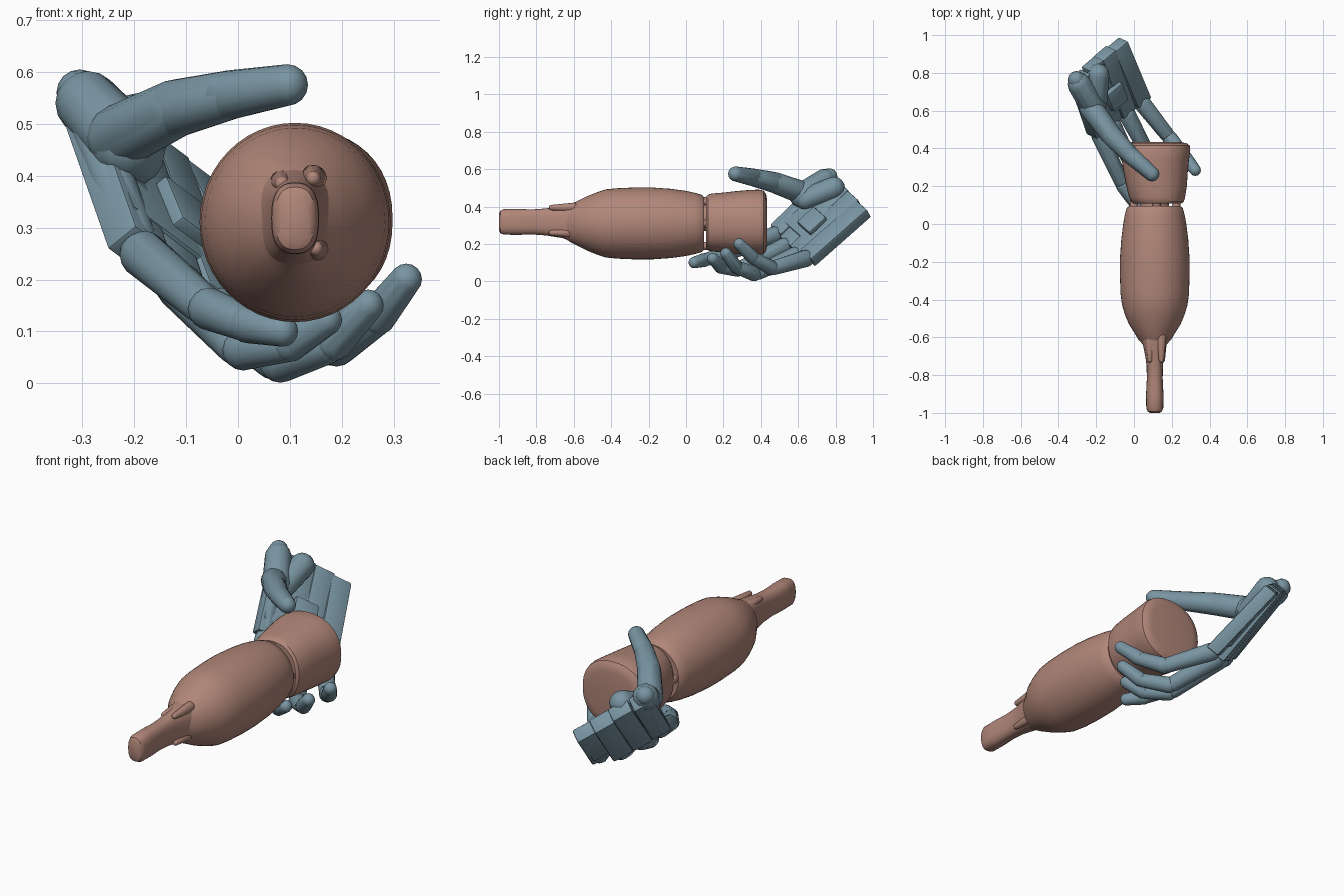
import bpy, bmesh
from math import sin, cos, pi, copysign
from mathutils import Vector

if "Cube" in bpy.data.objects:
    bpy.data.objects.remove(bpy.data.objects["Cube"])


def material(name, rgb):
    m = bpy.data.materials.new(name)
    m.diffuse_color = (*rgb, 1)
    m.use_nodes = True
    m.node_tree.nodes["Principled BSDF"].inputs["Base Color"].default_value = m.diffuse_color
    return m


CLAY = material("clay", (0.44, 0.24, 0.19))
STEEL = material("steel_blue", (0.19, 0.30, 0.36))


def finish(bm, name, mat, angle=0.6):
    bmesh.ops.recalc_face_normals(bm, faces=bm.faces)
    mesh = bpy.data.meshes.new(name)
    bm.to_mesh(mesh)
    bm.free()
    ob = bpy.data.objects.new(name, mesh)
    bpy.context.collection.objects.link(ob)
    mesh.materials.append(mat)
    bpy.ops.object.select_all(action='DESELECT')
    ob.select_set(True)
    bpy.context.view_layer.objects.active = ob
    bpy.ops.object.shade_smooth_by_angle(angle=angle)
    return ob


def loft(name, rings, power=2.0, n=48):
    """Superellipse rings along y: (y, half width, half height, x, z)."""
    bm = bmesh.new()
    loops = []
    for y, rx, rz, cx, cz in rings:
        loop = []
        for i in range(n):
            c, s = cos(2 * pi * i / n), sin(2 * pi * i / n)
            loop.append(bm.verts.new((
                cx + rx * copysign(abs(c) ** (2 / power), c), y,
                cz + rz * copysign(abs(s) ** (2 / power), s))))
        loops.append(loop)
    for a, b in zip(loops, loops[1:]):
        for i in range(n):
            j = (i + 1) % n
            bm.faces.new((a[i], a[j], b[j], b[i]))
    bm.faces.new(loops[0])
    bm.faces.new(loops[-1])
    return finish(bm, name, CLAY)


def hull(name, pts, mat=STEEL, angle=0.6, bevel=0):
    bm = bmesh.new()
    for p in pts:
        bm.verts.new(p)
    res = bmesh.ops.convex_hull(bm, input=bm.verts)
    bad = {g for g in res["geom_interior"] + res["geom_unused"]
           if isinstance(g, bmesh.types.BMVert)}
    bmesh.ops.delete(bm, geom=list(bad), context='VERTS')
    bmesh.ops.dissolve_limit(bm, angle_limit=0.03, verts=bm.verts, edges=bm.edges)
    if bevel:
        bmesh.ops.bevel(bm, geom=bm.edges[:], offset=bevel, segments=2,
                        profile=0.5, affect='EDGES')
    return finish(bm, name, mat, angle)


def ball(center, r, n=12):
    c = Vector(center)
    return [c + r * Vector((sin(pi * j / 8) * cos(2 * pi * i / n),
                            sin(pi * j / 8) * sin(2 * pi * i / n), cos(pi * j / 8)))
            for j in range(9) for i in range(n if 0 < j < 8 else 1)]


def capsule(name, a, b, ra, rb, mat=STEEL):
    return hull(name, ball(a, ra) + ball(b, rb), mat)


# bottle body: rounded barrel with shoulder, along y
X, Z = 0.11, 0.31
loft("bottle_body", [(y, rx, rz, X, Z) for y, rx, rz in (
    (-0.66, .050, .078), (-0.635, .066, .088), (-0.61, .088, .105),
    (-0.57, .112, .125), (-0.53, .137, .145), (-0.48, .158, .165),
    (-0.43, .173, .182), (-0.37, .181, .188), (-0.28, .184, .192),
    (-0.18, .184, .192), (-0.08, .177, .185), (0.0, .167, .174),
    (0.05, .158, .163), (0.085, .148, .153), (0.096, .135, .14))])

# flattened spout
loft("spout", [(y, rx, rz, X, .318) for y, rx, rz in (
    (-1.0, .026, .045), (-.992, .038, .060), (-.975, .045, .068),
    (-.90, .046, .069), (-.82, .042, .067), (-.75, .043, .072),
    (-.70, .050, .080), (-.65, .060, .088), (-.60, .075, .095))], power=2.6)

# ridges at the spout root
for x, z in ((.145, .395), (.085, .385), (.15, .26)):
    capsule("spout_ridge", (x, -.72, z), (x, -.60, z), .014, .026, CLAY)

# narrow neck with a few bridges across the gap
loft("neck", [(y, .075, .07, X, Z + .03) for y in (.06, .16)])
for x, z in ((.0, .31), (.225, .31), (.10, .19), (.12, .43)):
    capsule("neck_bridge", (x, .07, z), (x, .15, z), .022, .022, CLAY)

# cap: slightly squarish drum
loft("cap", [(y, rx, rz, x, z) for y, rx, rz, x, z in (
    (.108, .125, .140, .125, .315), (.118, .138, .150, .125, .315),
    (.14, .148, .155, .122, .315), (.20, .160, .160, .120, .315),
    (.27, .169, .168, .115, .315), (.34, .178, .174, .113, .315),
    (.39, .183, .176, .115, .315), (.415, .178, .170, .117, .315),
    (.428, .160, .152, .118, .315), (.433, .130, .125, .118, .315))], power=2.25)

# palm: four long plates from wrist to knuckles
wrist = [Vector((-.29, .78, .54)), Vector((-.22, .85, .495)),
         Vector((-.155, .905, .44)), Vector((-.09, .95, .39))]
knuckle = [Vector((-.19, .49, .255)), Vector((-.12, .54, .195)),
           Vector((-.045, .595, .145)), Vector((.035, .65, .125))]
side = (wrist[3] - wrist[0]).normalized()
normal = side.cross(knuckle[1] - wrist[1]).normalized()   # towards back of hand


def plate(name, a, b, w, t, bevel=.008):
    return hull(name, [p + side * w * s + normal * t * q
                       for p in (a, b) for s in (-1, 1) for q in (-1, 1)],
                STEEL, .5, bevel)


names = ("index", "middle", "ring", "little")
for i, (a, b) in enumerate(zip(wrist, knuckle)):
    plate(names[i] + "_palm_plate", a, b, .052, .038 - .003 * (i % 2))
mid_w, mid_k = (wrist[0] + wrist[3]) / 2, (knuckle[0] + knuckle[3]) / 2
plate("palm_core", mid_w.lerp(mid_k, .05), mid_w.lerp(mid_k, .85), .19, .028)
capsule("palm_edge", (-.305, .765, .56), (-.20, .51, .28), .045, .042)
inner = mid_w.lerp(mid_k, .45) - normal * .035
plate("palm_pad", inner, inner.lerp(inner + mid_k - mid_w, .3), .06, .02)

# fingers: knuckle, two bends, tip
paths = (
    ((-.06, .21, .145), (.015, .10, .115), (.09, .04, .10)),
    ((.005, .28, .065), (.095, .19, .075), (.175, .14, .125)),
    ((.075, .37, .040), (.180, .27, .075), (.255, .21, .155)),
    ((.185, .46, .070), (.265, .36, .125), (.328, .28, .205)))
for name, k, path in zip(names, knuckle, paths):
    pts = [k] + [Vector(p) for p in path]
    radii = (.046, .041, .037, .032)
    for j in range(3):
        a, b = pts[j], pts[j + 1]
        capsule(f"{name}_finger_{j + 1}", a.lerp(b, .06), b.lerp(a, .06),
                radii[j], radii[j + 1] * .95)

# thumb and its fleshy base
capsule("thumb_base", (-.29, .74, .54), (-.215, .62, .46), .062, .068)
capsule("thumb_heel", (-.19, .79, .50), (-.20, .64, .44), .060, .058)
thumb = [(-.23, .62, .475), (-.12, .47, .53), (-.02, .365, .555), (.095, .265, .575)]
radii = (.062, .056, .048, .040)
for j in range(3):
    capsule(f"thumb_{j + 1}", thumb[j], thumb[j + 1], radii[j], radii[j + 1])
